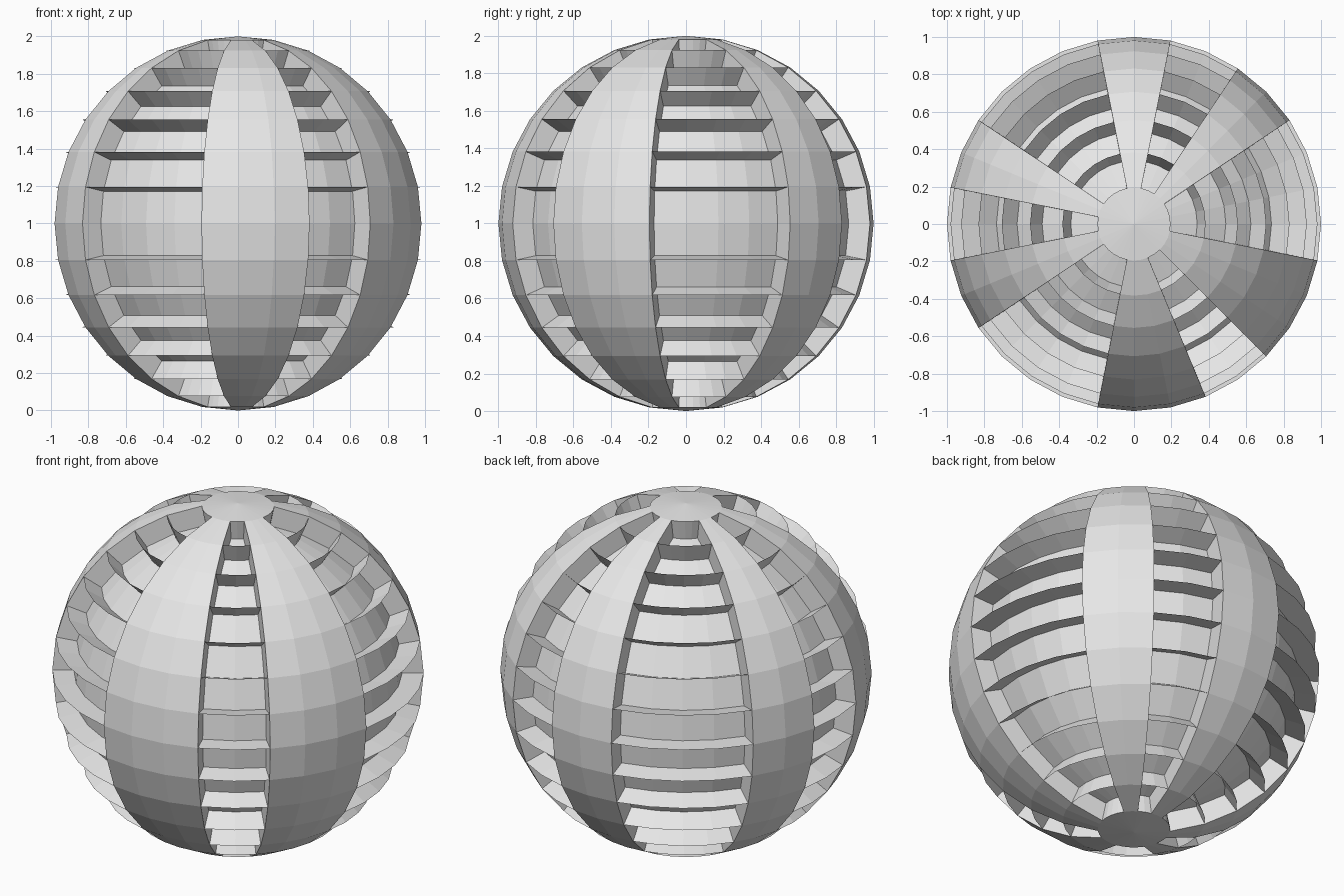
import bpy
import bmesh
import math
from mathutils import Vector

cube = bpy.data.objects.get("Cube")
if cube:
    bpy.data.objects.remove(cube, do_unlink=True)

SEGMENTS, RINGS = 32, 16
STEP = math.pi / RINGS            # same angle for segments and rings
DEPTH = 0.885                     # radius of the recessed floor
# Slatted openings between the solid strips: first segment, segment count
OPENINGS = [(31, 4), (5, 2), (9, 4), (15, 2), (19, 4), (26, 2)]

# Plain grey material
grey = bpy.data.materials.new("plain_grey")
grey.use_nodes = True
colour = (0.8, 0.8, 0.8, 1.0)
grey.diffuse_color = colour
grey.node_tree.nodes["Principled BSDF"].inputs["Base Color"].default_value = colour


def cell(face):
    """Segment and ring number of a face on the sphere."""
    c = face.calc_center_median()
    segment = int((math.atan2(c.y, c.x) % math.tau) / STEP)
    ring = int(math.acos(c.z / c.length) / STEP)
    return segment, ring


def recess(bm, faces):
    """Push a band of faces towards the centre, leaving thin slats around it."""
    result = bmesh.ops.extrude_face_region(bm, geom=faces)
    leftover = [f for f in faces if f.is_valid]
    if leftover:
        bmesh.ops.delete(bm, geom=leftover, context='FACES')
    verts = [g for g in result["geom"] if isinstance(g, bmesh.types.BMVert)]
    for v in verts:
        v.co *= DEPTH
    middle = sum((v.co for v in verts), Vector()) / len(verts)
    for v in verts:               # slight draft keeps neighbouring walls apart
        v.co = middle + (v.co - middle) * 0.992


# Sphere shell
bm = bmesh.new()
bmesh.ops.create_uvsphere(bm, u_segments=SEGMENTS, v_segments=RINGS, radius=1)

# Group the opening faces into one band per ring; the polar caps stay whole
bands = {}
for face in bm.faces:
    segment, ring = cell(face)
    for start, count in OPENINGS:
        if (segment - start) % SEGMENTS < count and 0 < ring < RINGS - 1:
            bands.setdefault((start, ring), []).append(face)
for faces in bands.values():
    recess(bm, faces)

bmesh.ops.recalc_face_normals(bm, faces=bm.faces[:])
bmesh.ops.translate(bm, verts=bm.verts[:], vec=(0, 0, 1))

mesh = bpy.data.meshes.new("slatted_sphere")
bm.to_mesh(mesh)
bm.free()
mesh.materials.append(grey)
sphere = bpy.data.objects.new("slatted_sphere", mesh)
bpy.context.collection.objects.link(sphere)
